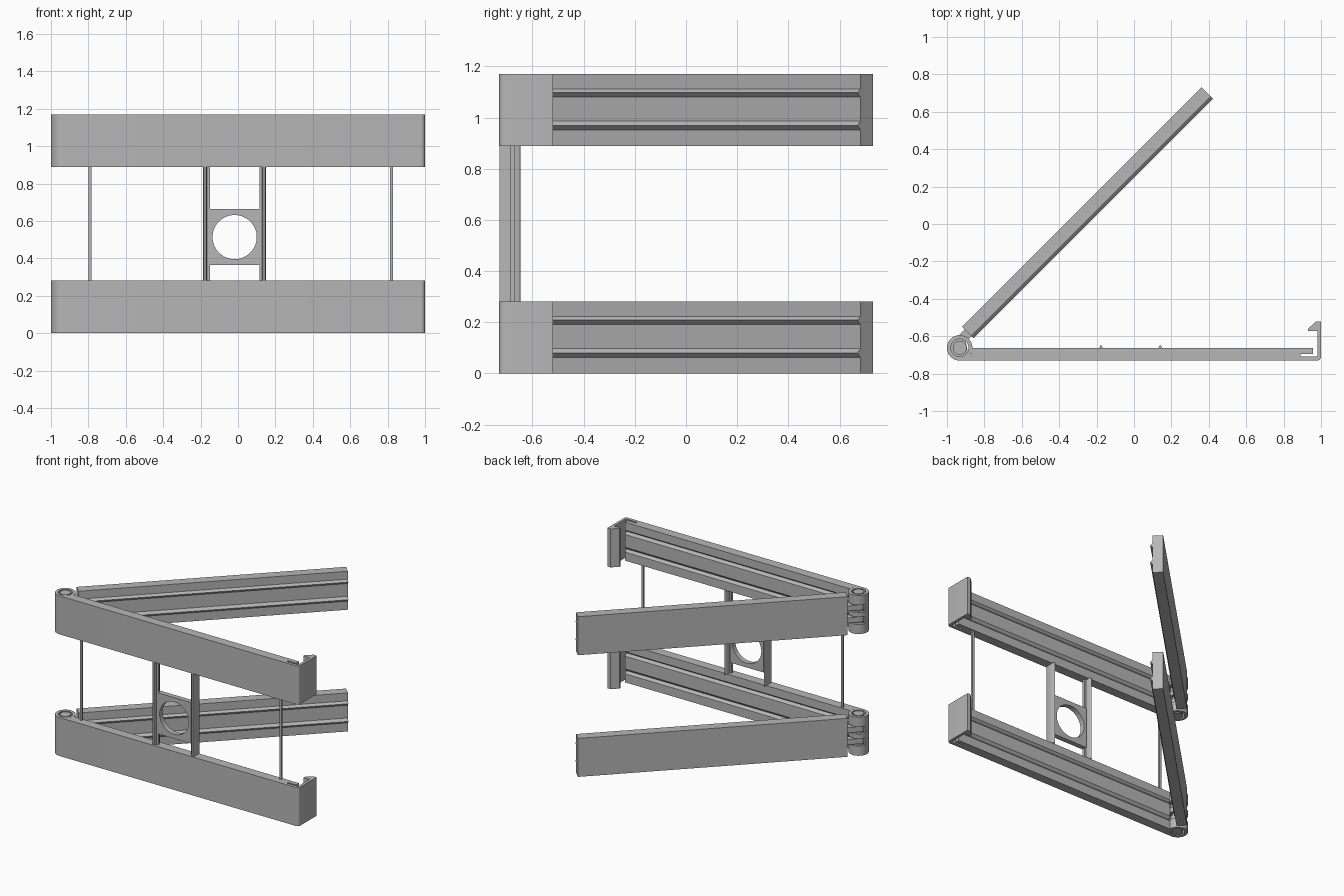
import bpy, bmesh, math
from mathutils import Vector, Matrix

if "Cube" in bpy.data.objects:
    bpy.data.objects.remove(bpy.data.objects["Cube"])

grey = bpy.data.materials.new("light_grey")
grey.diffuse_color = (0.47, 0.47, 0.47, 1)
grey.use_nodes = True
grey.node_tree.nodes["Principled BSDF"].inputs["Base Color"].default_value = grey.diffuse_color

H = 0.281                       # height of one clip
CX, CY, R = -0.932, -0.662, 0.068   # hinge axis and outer radius
HINGE = Matrix.Translation((CX, CY, 0)) @ Matrix.Rotation(math.radians(45), 4, 'Z')


def loft(name, loops, lo, hi, axis='Z', mat=Matrix()):
    """Extrude a 2D outline (one loop) or outline with a hole (two loops)."""
    bm = bmesh.new()

    def place(a, b, t):
        v = {'Z': (a, b, t), 'X': (t, a, b), 'Y': (a, t, b)}[axis]
        return bm.verts.new(mat @ Vector(v))

    n = len(loops[0])
    rows = [([place(a, b, lo) for a, b in lp], [place(a, b, hi) for a, b in lp]) for lp in loops]
    for bottom, top in rows:
        for i in range(n):
            j = (i + 1) % n
            bm.faces.new((bottom[i], bottom[j], top[j], top[i]))
    for k in (0, 1):
        if len(rows) == 1:
            bm.faces.new(rows[0][k])
        else:
            a, b = rows[0][k], rows[1][k]
            for i in range(n):
                j = (i + 1) % n
                bm.faces.new((a[i], a[j], b[j], b[i]))
    bmesh.ops.recalc_face_normals(bm, faces=bm.faces)
    me = bpy.data.meshes.new(name)
    bm.to_mesh(me)
    bm.free()
    me.materials.append(grey)
    me.polygons.foreach_set("use_smooth", [True] * len(me.polygons))
    me.set_sharp_from_angle(angle=math.radians(25))
    ob = bpy.data.objects.new(name, me)
    bpy.context.collection.objects.link(ob)
    return ob


def arc(cx, cy, r, a0, a1, n):
    return [(cx + r * math.cos(math.radians(a0 + (a1 - a0) * i / n)),
             cy + r * math.sin(math.radians(a0 + (a1 - a0) * i / n))) for i in range(n + 1)]


def circle(cx, cy, r, n=48):
    return arc(cx, cy, r, 0, 360, n)[:-1]


def box2d(x0, x1, y0, y1):
    return [(x0, y0), (x1, y0), (x1, y1), (x0, y1)]


def jaw_profile(back):
    """Cross-section with two V shapes: ridges on the arm, grooves on the bar."""
    return [(back, 0), (back, H), (0, H), (0, .223), (-.016, .209), (0, .191),
            (0, .098), (-.016, .08), (0, .0625), (0, 0)]


def clip(tag, z):
    up = Matrix.Translation((0, 0, z))
    # front wall: wraps the hinge on the left, springy hook on the right
    wall = arc(CX, CY, R, 165, 270, 16)
    wall += arc(.978, -.708, .022, 270, 360, 6)
    wall += [(1, -.52), (.975, -.52), (.93, -.56), (.93, -.572), (.98, -.572), (.98, -.708),
             (.89, -.708), (.89, -.694), (CX + .03, -.694), (CX + .015, -.708)]
    wall += arc(CX, CY, R - .018, 270, 165, 16)
    loft(tag + "_front_wall_and_hook", [wall], 0, H, mat=up)
    # grooved inner half of the front bar
    loft(tag + "_grooved_bar", [jaw_profile(-.032)], CX + R - .004, .957, 'X',
         up @ Matrix.Translation((0, CY, 0)))
    # hinge knuckles and pin
    for i, (a, b) in enumerate(((0, .07), (.124, .157), (.211, H))):
        loft(f"{tag}_hinge_ring_{i}", [circle(CX, CY, R), circle(CX, CY, .047)], a, b, mat=up)
    loft(tag + "_hinge_pin", [circle(CX, CY, .037)], .001, H - .001, mat=up)
    # swinging arm with ridges and its two hinge links
    loft(tag + "_swing_arm", [jaw_profile(.07)], .088, 1.9, 'X', up @ HINGE)
    for i, (a, b) in enumerate(((.078, .116), (.165, .203))):
        link = arc(0, 0, .049, 90, 270, 20) + [(.02, -.04), (.045, 0), (.095, 0), (.095, .05)]
        loft(f"{tag}_arm_link_{i}", [link], a, b, mat=up @ HINGE)


clip("lower", 0)
clip("upper", .889)

# thin tie rods between the two clips
for side, x in (("left", -.79), ("right", .822)):
    loft(side + "_tie_rod", [box2d(x - .008, x + .008, -.686, -.67)], .27, .9)

# centre posts: bevelled blade with a thin inner rail
MID = -.018
for side, s in (("left", -1), ("right", 1)):
    blade = [(.152, -.728), (.163, -.728), (.168, -.716), (.168, -.668), (.164, -.652),
             (.159, -.646), (.154, -.652), (.147, -.668), (.147, -.716)]
    loft(side + "_centre_post", [[(MID + s * x, y) for x, y in blade]], .279, .891)
    loft(side + "_post_rail", [[(MID + s * x, y) for x, y in box2d(.132, .149, -.706, -.69)]],
         .279, .891)

# plate with a round hole held between the posts
square = []
for c, d in circle(0, 0, 1, 64):
    m = max(abs(c), abs(d))
    square.append((MID + .137 * c / m, .514 + .15 * d / m))
loft("ring_plate", [square, circle(MID, .514, .118, 64)], -.711, -.675, 'Y')
